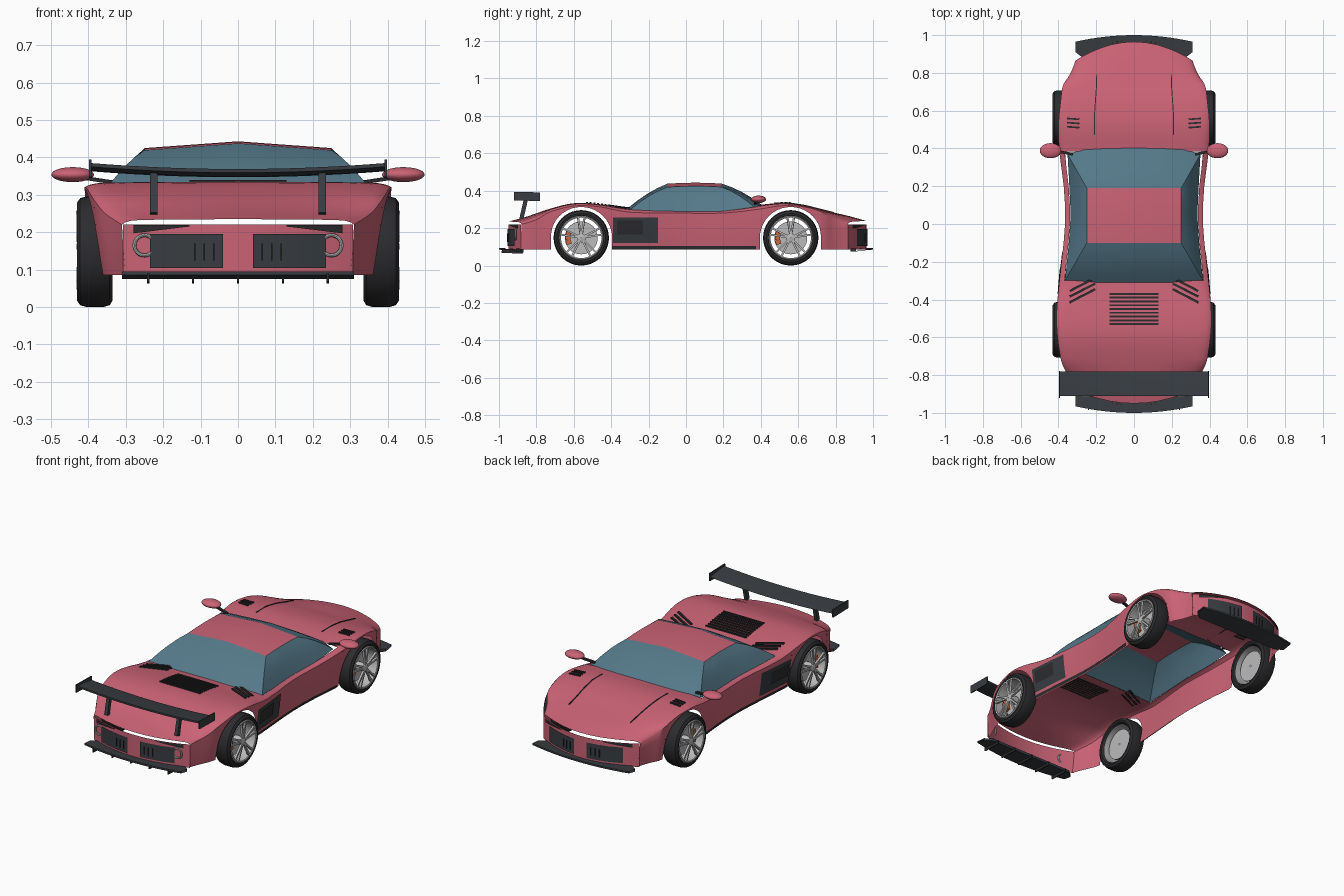
import bpy, bmesh, math
from mathutils import Vector, Matrix

if "Cube" in bpy.data.objects:
    bpy.data.objects.remove(bpy.data.objects["Cube"])

def material(name, rgb):
    m = bpy.data.materials.new(name)
    m.diffuse_color = (*rgb, 1)
    m.use_nodes = True
    m.node_tree.nodes["Principled BSDF"].inputs["Base Color"].default_value = m.diffuse_color
    return m

RED = material("paint", (0.60, 0.125, 0.18))
GLASS = material("glass", (0.09, 0.19, 0.25))
DARK = material("dark_trim", (0.04, 0.045, 0.052))
BLACK = material("rubber", (0.025, 0.025, 0.028))
ORANGE = material("caliper_paint", (0.6, 0.14, 0.05))
METAL = material("light_metal", (0.5, 0.5, 0.5))

def finish(name, bm, mat, angle=35):
    bmesh.ops.remove_doubles(bm, verts=bm.verts, dist=1e-5)
    bmesh.ops.recalc_face_normals(bm, faces=bm.faces)
    me = bpy.data.meshes.new(name)
    bm.to_mesh(me)
    bm.free()
    ob = bpy.data.objects.new(name, me)
    bpy.context.collection.objects.link(ob)
    me.materials.append(mat)
    bpy.ops.object.select_all(action='DESELECT')
    ob.select_set(True)
    bpy.context.view_layer.objects.active = ob
    bpy.ops.object.shade_smooth_by_angle(angle=math.radians(angle))
    return ob

def grid(name, rows, mat, skip=lambda i, j: False, close=False):
    bm = bmesh.new()
    v = [[bm.verts.new(p) for p in r] for r in rows]
    n = len(rows[0])
    for i in range(len(rows) - 1):
        for j in range(n if close else n - 1):
            if not skip(i, j):
                k = (j + 1) % n
                bm.faces.new((v[i][j], v[i][k], v[i + 1][k], v[i + 1][j]))
    return finish(name, bm, mat)

def bars(name, segs, w, h, mat):
    bm = bmesh.new()
    for p, q in segs:
        p, q = Vector(p), Vector(q)
        rot = (q - p).to_track_quat('Y', 'Z').to_matrix().to_4x4()
        bmesh.ops.create_cube(bm, size=1, matrix=Matrix.Translation((p + q) / 2) @ rot
                              @ Matrix.Diagonal((w, (q - p).length, h, 1)))
    return finish(name, bm, mat)

def lathe(name, prof, c, s, mat, n=40):
    # profile of (x offset, radius) turned about the axle
    rows = [[(s * x, c[0] + r * math.cos(2 * math.pi * k / n), c[1] + r * math.sin(2 * math.pi * k / n))
             for k in range(n)] for x, r in prof]
    return grid(name, rows, mat, close=True)

# body stations: y, shoulder half width, sill half width, shoulder z, centre z
TAB = [(-.95, .31, .30, .22, .235), (-.85, .355, .335, .25, .262), (-.73, .385, .36, .287, .303),
       (-.6, .405, .37, .318, .333), (-.48, .41, .375, .316, .33), (-.3, .395, .365, .285, .305),
       (0, .365, .345, .28, .293), (.2, .372, .35, .28, .295), (.38, .395, .365, .30, .322),
       (.52, .40, .37, .32, .335), (.64, .39, .36, .312, .32), (.75, .375, .35, .28, .292),
       (.87, .345, .325, .245, .265), (.965, .31, .30, .22, .238)]

def section(y):
    i = max(0, min(len(TAB) - 2, sum(r[0] <= y for r in TAB) - 1))
    a, b = TAB[i], TAB[i + 1]
    p, n = TAB[max(i - 1, 0)], TAB[min(i + 2, len(TAB) - 1)]
    d = b[0] - a[0]
    t = (y - a[0]) / d
    out = []
    for k in range(1, 5):
        m0, m1 = (b[k] - p[k]) / (b[0] - p[0]) * d, (n[k] - a[k]) / (n[0] - a[0]) * d
        out.append((2*t**3 - 3*t*t + 1) * a[k] + (t**3 - 2*t*t + t) * m0
                   + (3*t*t - 2*t**3) * b[k] + (t**3 - t*t) * m1)
    return out

ZB, R, WY, WZ = .085, .165, .56, .148
TOP = [(1, 0), (.975, .4), (.93, .7), (.85, .84), (.65, .92), (.4, .96), (.2, .98), (0, 1)]

def side_x(y, z):
    w, wb, s, c = section(y)
    f = min(1, max(0, (z - ZB) / (s - ZB)))
    return wb + (w - wb) * (f + .5 * f * (1 - f))

def top_z(x, y):
    w, wb, s, c = section(y)
    u = abs(x) / w
    for (u1, g1), (u0, g0) in zip(TOP, TOP[1:]):
        if u0 <= u <= u1:
            return s + (c - s) * (g0 + (g1 - g0) * (u - u0) / (u1 - u0))
    return s

def warp(x, y):
    e, k = (.965, .1) if y > 0 else (.95, .07)
    t = min(1, max(0, (abs(y) - .7) / (e - .7)))
    return y - math.copysign(k * t * t * (3 - 2 * t) * (x / .31) ** 2, y)

# body shell, open underneath, with wheel arches and a cabin opening
st = [(y, ZB) for y in (-.95, -.92, -.88, -.84, -.8, -.76, -.725)]
arch = [(R * math.cos(math.pi * (1 - k / 20)), WZ + R * math.sin(math.pi * k / 20)) for k in range(21)]
st += [(d - WY, z) for d, z in arch]
st += [(y, ZB) for y in (-.395, -.35, -.3, -.2, -.1, 0, .1, .2, .3, .385, .395)]
st += [(d + WY, z) for d, z in arch]
st += [(y, ZB) for y in (.725, .76, .8, .84, .88, .92, .945, .965)]
rows = []
for y, zb in st:
    w, wb, s, c = section(y)
    half = [(side_x(y, zb + (s - zb) * f), zb + (s - zb) * f) for f in (0, .25, .5, .75)]
    half += [(w * u, s + (c - s) * g) for u, g in TOP]
    full = half + [(-x, z) for x, z in reversed(half[:-1])]
    rows.append([(x, warp(x, y), z) for x, z in full])

def hole(i, j):
    y0, y1 = st[i][0], st[i + 1][0]
    return abs(y0 - y1) < 1e-6 or (y0 >= -.301 and y1 <= .386 and 6 <= j <= 15)
grid("body_shell", rows, RED, hole)

# panels that follow the ends and flanks
def end_patch(name, e, x0, x1, zs, off, mat, n=8):
    xs = [x0 + (x1 - x0) * k / n for k in range(n + 1)]
    return grid(name, [[(x, warp(x, e) + math.copysign(off, e), z) for x in xs] for z in zs], mat)

def side_patch(name, s, y0, y1, z0, z1, off, mat, n=8):
    ys = [y0 + (y1 - y0) * k / n for k in range(n + 1)]
    return grid(name, [[(s * (side_x(y, z) + off), y, z) for y in ys]
                       for z in (z0, (z0 + z1) / 2, z1)], mat)

for e, nm in ((-.95, "rear"), (.965, "nose")):
    end_patch(nm + "_fascia", e, -.308, .308, (ZB, .15, .22), 0, RED, 20)
    sg = math.copysign(1, e)
    for s in (-1, 1):
        end_patch(nm + "_grille", e, s * .04, s * .235, (.105, .195), .006, DARK)
        bars(nm + "_grille_fins", [((s * x, warp(x, e) + sg * .008, .125), (s * x, warp(x, e) + sg * .008, .17))
                                   for x in (.065, .09, .115)], .004, .006, BLACK)
        # tapered lamp cluster
        xs = [.13 + .15 * k / 8 for k in range(9)]
        grid(nm + "_lamp", [[(s * x, warp(x, e) + sg * .006, .219 - (.022 * (x - .10) / .18 if k else 0))
                             for x in xs] for k in (0, 1)], BLACK)
    # splitter and diffuser
    xs = [-.31 + .62 * k / 16 for k in range(17)]
    prof = [[(x, sg * y, z) for x in xs for y in [(.91 - .03 * (x < .28 and x > -.28)) if q else
             1.0 - .035 * (x / .31) ** 2]] for q, z in ((0, .095), (1, .09), (1, .075), (0, .085), (0, .095))]
    grid("front_splitter" if e > 0 else "rear_diffuser", prof, DARK)
bars("diffuser_fins", [((x, -.985, .079), (x, -.87, .074)) for x in (-.24, -.12, 0, .12, .24)], .006, .022, BLACK)

for s in (-1, 1):
    side_patch("side_intake", s, -.39, -.15, .12, .258, .004, DARK)
    side_patch("intake_inset", s, -.37, -.23, .165, .24, .008, BLACK)
    side_patch("sill", s, -.392, .375, .087, .104, .005, BLACK, 16)
    bpy.ops.mesh.primitive_torus_add(location=(s * .25, -.912, .165), rotation=(math.pi / 2, 0, 0),
                                     major_radius=.027, minor_radius=.005, major_segments=32, minor_segments=8)
    bpy.context.object.name = "tail_ring"
    bpy.context.object.data.materials.append(METAL)

# cabin: glass band and roof
base = [(0, -.31, .307), (.19, -.31, .305), (.365, -.30, .298), (.345, -.1, .286), (.335, .05, .285),
        (.345, .25, .288), (.352, .37, .308), (.27, .395, .32), (.14, .40, .324), (0, .402, .326)]
top = [(0, -.1), (.12, -.1), (.25, -.1), (.25, -.03), (.25, .05), (.25, .12), (.25, .19),
       (.22, .19), (.12, .19), (0, .19)]
roof_z = lambda x, y: .443 - .018 * abs(x) / .25 - .25 * (y - .05) ** 2
top = [(x, y, roof_z(x, y)) for x, y in top]
ring = lambda pts: pts + [(-x, y, z) for x, y, z in reversed(pts[1:-1])]
mix = lambda t: [tuple(a + (b - a) * t + (.05 * t * (1 - t) if k == 2 else 0)
                       for k, (a, b) in enumerate(zip(p, q))) for p, q in zip(base, top)]
grid("cabin_glass", [ring(mix(t)) for t in (0, .25, .5, .75, 1)], GLASS, close=True)
grid("roof", [[(x, y, roof_z(x, y)) for x in (-.25, -.12, 0, .12, .25)]
              for y in (-.1, -.03, .05, .12, .19)], RED)

# vents and creases lying on the top surface
on = lambda x, y: (x, y, top_z(x, y) + .002)
half_bar = lambda y, s: (on(0, y), on(s * .13, y))
bars("deck_louvres", [half_bar(-.37 - .02 * k, s) for k in range(9) for s in (-1, 1)], .010, .008, BLACK)
bars("deck_slashes", [(on(s * .205, -.285 - .03 * k), on(s * .34, -.355 - .03 * k))
                      for k in range(3) for s in (-1, 1)], .012, .010, BLACK)
bars("fender_vents", [(on(s * .29, .51 + .022 * k), on(s * .355, .515 + .022 * k))
                      for k in range(3) for s in (-1, 1)], .009, .010, BLACK)
hood = [(.21, .47), (.21, .56), (.205, .64), (.20, .71), (.197, .79)]
bars("hood_creases", [(on(s * a[0], a[1]), on(s * b[0], b[1])) for a, b in zip(hood, hood[1:])
                      for s in (-1, 1)], .005, .004, BLACK)

# rear wing
rows = []
for k in range(17):
    x = -.395 + .79 * k / 16
    z = .355 + .016 * (x / .395) ** 2
    rows.append([(x, -.91, z + .014), (x, -.84, z + .008), (x, -.78, z - .002), (x, -.79, z - .008),
                 (x, -.84, z - .006), (x, -.91, z + .004)])
grid("rear_wing", rows, DARK, close=True)
bars("wing_end_plates", [((s * .395, -.92, .371), (s * .395, -.78, .368)) for s in (-1, 1)], .006, .046, DARK)
bars("wing_struts", [((s * .225, -.88, .25), (s * .225, -.855, .358)) for s in (-1, 1)], .02, .022, DARK)

for s in (-1, 1):
    # door mirrors
    bpy.ops.mesh.primitive_uv_sphere_add(segments=24, ring_count=14, radius=1, location=(s * .442, .388, .354))
    m = bpy.context.object
    m.name = "mirror"
    m.scale = (.057, .04, .02)
    m.data.materials.append(RED)
    bpy.ops.object.shade_smooth()
    bars("mirror_arm", [((s * .325, .37, .332), (s * .41, .385, .345))], .014, .01, BLACK)
    # wheels
    for y in (-WY, WY):
        c = (y, WZ)
        lathe("tyre", [(.35, .112), (.338, .12), (.335, .13), (.343, .143), (.36, .148), (.405, .148),
                       (.422, .143), (.431, .13), (.429, .12), (.42, .113), (.35, .112)], c, s, BLACK)
        lathe("rim", [(.35, .111), (.415, .108), (.429, .108), (.431, .114), (.425, .12)], c, s, METAL)
        lathe("brake_disc", [(.375, .005), (.375, .088), (.365, .088), (.365, .005)], c, s, None or METAL)
        lathe("hub", [(.37, .022), (.425, .024), (.43, .016), (.43, .001)], c, s, METAL, 20)
        segs = []
        for k in range(5):
            for o in (-.16, .16):
                a = math.pi / 2 + k * 2 * math.pi / 5
                segs.append(((s * .424, y + .018 * math.cos(a + o), WZ + .018 * math.sin(a + o)),
                             (s * .426, y + .111 * math.cos(a + o), WZ + .111 * math.sin(a + o))))
        bars("spokes", segs, .012, .01, METAL)
        arc = [(y - .072 * math.cos(t), WZ + .072 * math.sin(t)) for t in (-.5, -.17, .17, .5)]
        bars("caliper", [((s * .385, *p), (s * .385, *q)) for p, q in zip(arc, arc[1:])], .028, .028, ORANGE)
